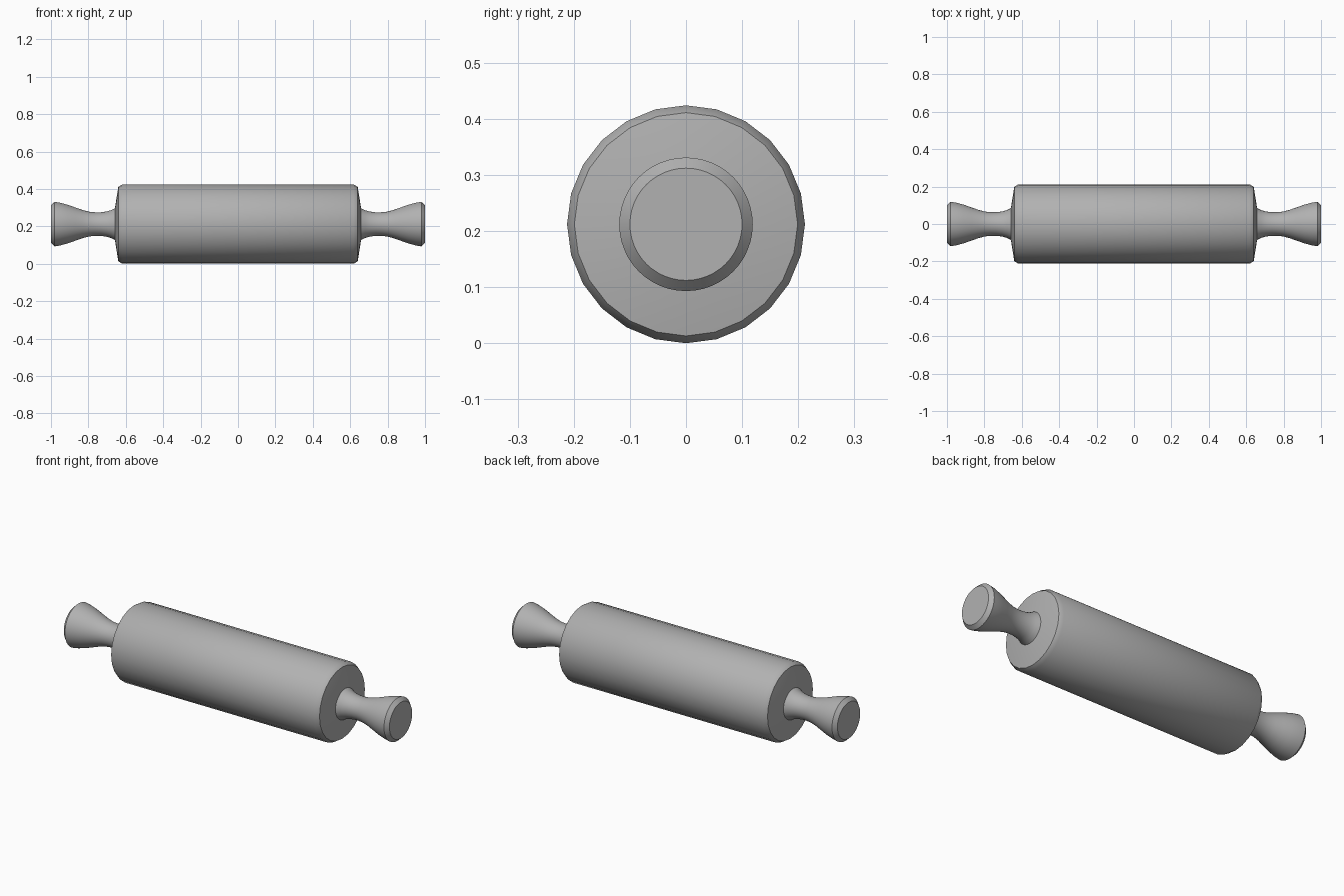
import bpy, bmesh, math

if "Cube" in bpy.data.objects:
    bpy.data.objects.remove(bpy.data.objects["Cube"])

R = 0.212  # barrel radius, also the axis height

# Mid-grey for the whole pin
grey = bpy.data.materials.new("mid_grey")
grey.diffuse_color = (0.44, 0.44, 0.44, 1)
grey.use_nodes = True
grey.node_tree.nodes["Principled BSDF"].inputs["Base Color"].default_value = grey.diffuse_color


def lathe(name, profile, sides):
    """Revolve (x, radius) points about the x axis and cap both ends."""
    bm = bmesh.new()
    rings = []
    for x, r in profile:
        ring = []
        for i in range(sides):
            a = 2 * math.pi * i / sides
            ring.append(bm.verts.new((x, r * math.sin(a), R + r * math.cos(a))))
        rings.append(ring)
    for a, b in zip(rings, rings[1:]):
        for i in range(sides):
            j = (i + 1) % sides
            bm.faces.new((a[i], a[j], b[j], b[i]))
    bm.faces.new(rings[0])
    bm.faces.new(rings[-1])
    bmesh.ops.recalc_face_normals(bm, faces=bm.faces)
    mesh = bpy.data.meshes.new(name)
    bm.to_mesh(mesh)
    bm.free()
    mesh.materials.append(grey)
    obj = bpy.data.objects.new(name, mesh)
    bpy.context.collection.objects.link(obj)
    bpy.ops.object.select_all(action='DESELECT')
    obj.select_set(True)
    bpy.context.view_layer.objects.active = obj
    bpy.ops.object.shade_smooth_by_angle(angle=math.radians(35))
    return obj


# Barrel with softly chamfered rims and slightly domed ends
half = [(0.618, R), (0.640, 0.199), (0.659, 0.08)]
lathe("roller_barrel", [(-x, r) for x, r in reversed(half)] + half, 24)

# Flared handles, one at each end
handle = [(0.64, 0.092), (0.66, 0.084), (0.68, 0.074), (0.705, 0.067),
          (0.735, 0.063), (0.765, 0.063), (0.795, 0.066), (0.83, 0.075),
          (0.87, 0.089), (0.91, 0.103), (0.95, 0.114), (0.98, 0.119),
          (1.0, 0.1)]
for label, s in (("left", -1), ("right", 1)):
    lathe(label + "_handle", [(s * x, r) for x, r in handle], 48)
